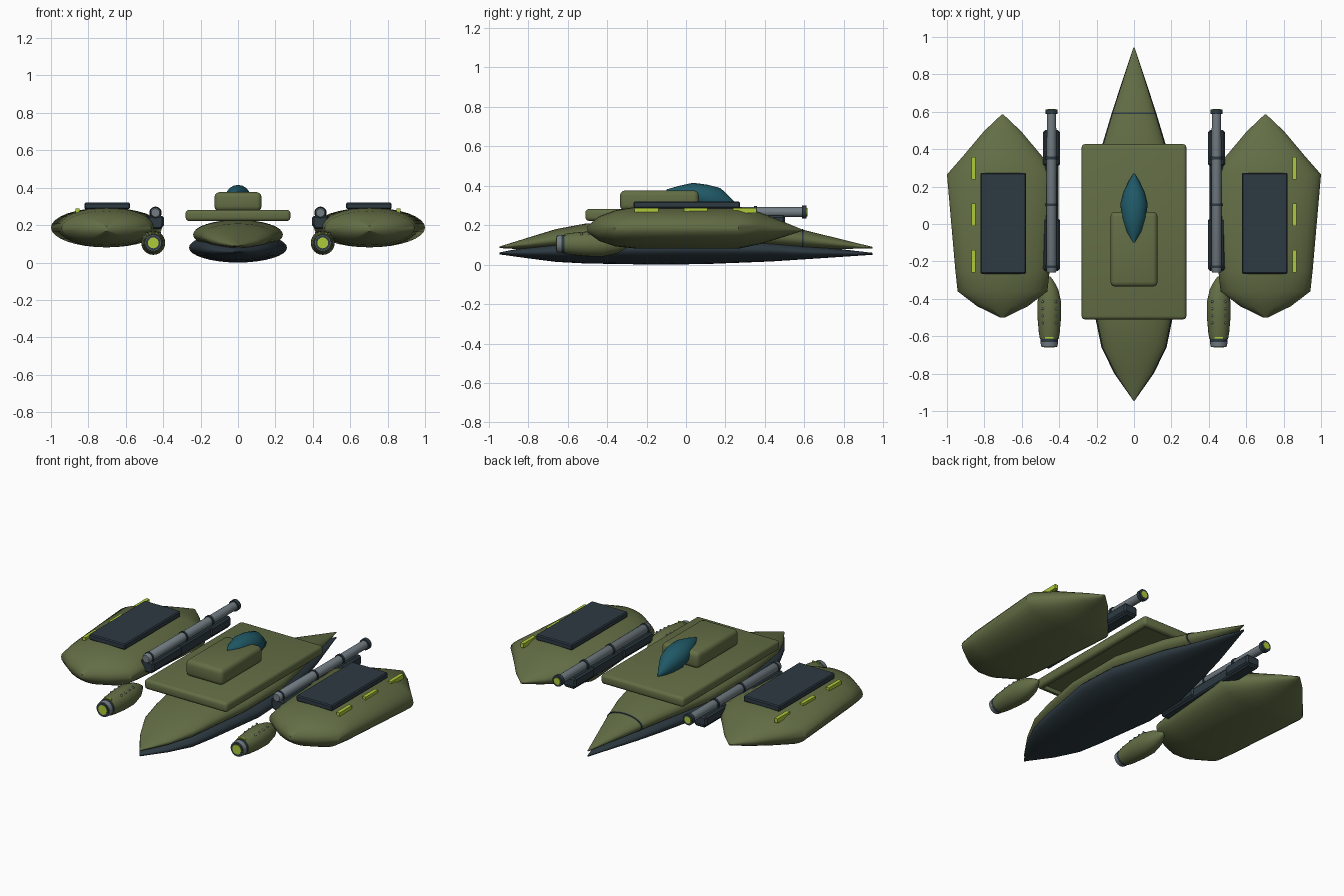
import bpy, bmesh, math
from mathutils import Matrix, Vector

if "Cube" in bpy.data.objects:
    bpy.data.objects.remove(bpy.data.objects["Cube"])


def material(name, rgb):
    m = bpy.data.materials.new(name)
    m.diffuse_color = (*rgb, 1)
    m.use_nodes = True
    m.node_tree.nodes["Principled BSDF"].inputs["Base Color"].default_value = m.diffuse_color
    return m


OLIVE = material("olive", (0.125, 0.155, 0.06))
NAVY = material("dark_slate", (0.026, 0.042, 0.054))
TEAL = material("teal_glass", (0.014, 0.10, 0.135))
GREY = material("steel_grey", (0.17, 0.205, 0.23))
LIME = material("lime_glow", (0.42, 0.60, 0.04))


def finish(bm, name, mats, angle=35):
    """Fix normals, mark sharp edges and link the mesh."""
    bmesh.ops.recalc_face_normals(bm, faces=bm.faces)
    for f in bm.faces:
        f.smooth = True
    for e in bm.edges:
        e.smooth = e.calc_face_angle(0) < math.radians(angle)
    me = bpy.data.meshes.new(name)
    bm.to_mesh(me)
    bm.free()
    for m in mats:
        me.materials.append(m)
    ob = bpy.data.objects.new(name, me)
    bpy.context.collection.objects.link(ob)
    return ob


def loft(name, mat, rows, cx=0, n=24, angle=35):
    """Elliptical sections along y; each row is y, half width, top, bottom."""
    bm = bmesh.new()
    rings = []
    for y, w, top, bot in rows:
        ring = []
        for i in range(n):
            a = 2 * math.pi * i / n
            ring.append(bm.verts.new((cx + w * math.cos(a), y,
                        (top + bot) / 2 + (top - bot) / 2 * math.sin(a))))
        rings.append(ring)
    for r0, r1 in zip(rings, rings[1:]):
        for i in range(n):
            j = (i + 1) % n
            bm.faces.new((r0[i], r0[j], r1[j], r1[i]))
    bm.faces.new(rings[0])
    bm.faces.new(rings[-1])
    return finish(bm, name, [mat], angle)


def turned(name, mat, cx, cz, profile, n=24):
    """Round part about a y axis; profile is (y, radius) pairs."""
    return loft(name, mat, [(y, r, cz + r, cz - r) for y, r in profile], cx, n)


def box(name, mat, lo, hi, bevel=0.0, seg=2, recess=0.0):
    bm = bmesh.new()
    lo, hi = Vector(lo), Vector(hi)
    d = hi - lo
    bmesh.ops.create_cube(bm, size=1, matrix=Matrix.Translation((lo + hi) / 2)
                          @ Matrix.Diagonal((d.x, d.y, d.z, 1)))
    if bevel:
        bmesh.ops.bevel(bm, geom=list(bm.edges), offset=bevel, segments=seg,
                        profile=0.5, affect='EDGES')
    if recess:
        bm.normal_update()
        f = max((f for f in bm.faces if f.normal.z < -0.9),
                key=lambda f: f.calc_area())
        bmesh.ops.inset_region(bm, faces=[f], thickness=0.015)
        f2 = bmesh.ops.extrude_face_region(bm, geom=[f])
        bmesh.ops.translate(bm, vec=(0, 0, recess), verts=[
            v for v in f2["geom"] if isinstance(v, bmesh.types.BMVert)])
        if f.is_valid:
            bmesh.ops.delete(bm, geom=[f], context='FACES_ONLY')
    return finish(bm, name, [mat])


# Central hull: olive upper shell over a dark keel
loft("upper_hull", OLIVE, [
    (-0.945, 0.003, 0.092, 0.084), (-0.80, 0.10, 0.137, 0.076),
    (-0.66, 0.168, 0.18, 0.073), (-0.51, 0.198, 0.208, 0.072),
    (-0.25, 0.24, 0.225, 0.072), (0.10, 0.24, 0.228, 0.072),
    (0.43, 0.163, 0.208, 0.074), (0.60, 0.113, 0.175, 0.077),
    (0.945, 0.003, 0.09, 0.082)], n=32)
loft("lower_hull", NAVY, [
    (-0.945, 0.003, 0.062, 0.052), (-0.80, 0.105, 0.09, 0.032),
    (-0.66, 0.174, 0.12, 0.014), (-0.51, 0.205, 0.14, 0.006),
    (-0.15, 0.262, 0.16, 0.0), (0.10, 0.25, 0.155, 0.003),
    (0.43, 0.168, 0.13, 0.016), (0.60, 0.117, 0.10, 0.027),
    (0.945, 0.003, 0.06, 0.05)], n=32)
loft("tail_seam", NAVY, [(0.587, 0.120, 0.181, 0.075),
                         (0.595, 0.118, 0.179, 0.075)], n=32)

# Deck slab, cabin and canopy
box("deck", OLIVE, (-0.28, -0.51, 0.222), (0.28, 0.427, 0.282), 0.018, 3, 0.025)
box("cabin", OLIVE, (-0.126, -0.335, 0.275), (0.126, 0.065, 0.376), 0.026, 3)
loft("canopy", TEAL, [
    (-0.10, 0.004, 0.381, 0.36), (-0.04, 0.042, 0.398, 0.33),
    (0.035, 0.066, 0.415, 0.29), (0.11, 0.073, 0.405, 0.27),
    (0.175, 0.056, 0.388, 0.265), (0.23, 0.028, 0.335, 0.265),
    (0.27, 0.003, 0.29, 0.275)], n=16)

for s, side in ((-1, "left"), (1, "right")):
    # Outrigger pod with dark top plate and lime markers
    loft(side + "_pod", OLIVE, [
        (-0.50, 0.012, 0.195, 0.165), (-0.44, 0.135, 0.245, 0.12),
        (-0.36, 0.24, 0.275, 0.093), (-0.25, 0.252, 0.293, 0.081),
        (0.265, 0.297, 0.293, 0.081), (0.37, 0.205, 0.267, 0.103),
        (0.495, 0.10, 0.217, 0.14), (0.585, 0.005, 0.18, 0.17)],
        0.703 * s, 32, 42)
    box(side + "_top_plate", NAVY, (0.70 * s - 0.122, -0.266, 0.285),
        (0.70 * s + 0.122, 0.274, 0.32), 0.006, 1)
    for k, y in enumerate((-0.20, 0.05, 0.297)):
        box(f"{side}_marker_{k}", LIME, (0.858 * s - 0.011, y - 0.06, 0.262),
            (0.858 * s + 0.011, y + 0.06, 0.288))

    # Long barrel with bands, muzzle cap and mounting rail
    bx, bz = 0.441 * s, 0.266
    turned(side + "_barrel", GREY, bx, bz,
           [(-0.26, 0.022), (-0.25, 0.028), (0.60, 0.025)])
    for k, (a, b, r) in enumerate(((-0.235, -0.222, 0.031), (0.095, 0.109, 0.031),
                                   (0.345, 0.361, 0.031), (0.588, 0.612, 0.033))):
        turned(f"{side}_barrel_band_{k}", NAVY, bx, bz, [(a, r), (b, r)])
    turned(side + "_muzzle_glow", LIME, bx, bz, [(0.606, 0.021), (0.615, 0.021)])
    box(side + "_rail", NAVY, (bx - 0.036, -0.25, 0.18),
        (bx + 0.036, 0.50, 0.244), 0.008, 1)
    for k, (a, b) in enumerate(((-0.25, 0.03), (0.31, 0.502))):
        box(f"{side}_rail_clamp_{k}", NAVY, (bx - 0.045, a, 0.19),
            (bx + 0.045, b, 0.25), 0.01, 1)

    # Forward thruster: body, nozzle and glowing face
    ex, ez = 0.453 * s, 0.105
    turned(side + "_thruster", OLIVE, ex, ez, [
        (-0.28, 0.006), (-0.31, 0.027), (-0.35, 0.048), (-0.42, 0.064),
        (-0.50, 0.063), (-0.58, 0.056), (-0.615, 0.050)])
    turned(side + "_thruster_collar", NAVY, ex, ez,
           [(-0.61, 0.046), (-0.632, 0.046)])
    turned(side + "_nozzle", GREY, ex, ez, [(-0.63, 0.047), (-0.655, 0.044)])
    turned(side + "_nozzle_face", NAVY, ex, ez, [(-0.65, 0.040), (-0.657, 0.040)])
    turned(side + "_nozzle_glow", LIME, ex, ez, [(-0.65, 0.029), (-0.66, 0.029)])
    box(side + "_thruster_stripe", LIME, (ex - 0.025, -0.612, 0.148),
        (ex + 0.025, -0.604, 0.158))

    # Two rows of studs along the top of the thruster
    bm = bmesh.new()
    for dx in (-0.035, 0.035):
        for k in range(4):
            bmesh.ops.create_uvsphere(
                bm, u_segments=8, v_segments=6, radius=0.007,
                matrix=Matrix.Translation((ex + dx, -0.415 - 0.038 * k,
                                           ez + 0.054 - 0.002 * k)))
    finish(bm, side + "_thruster_studs", [GREY], 60)
